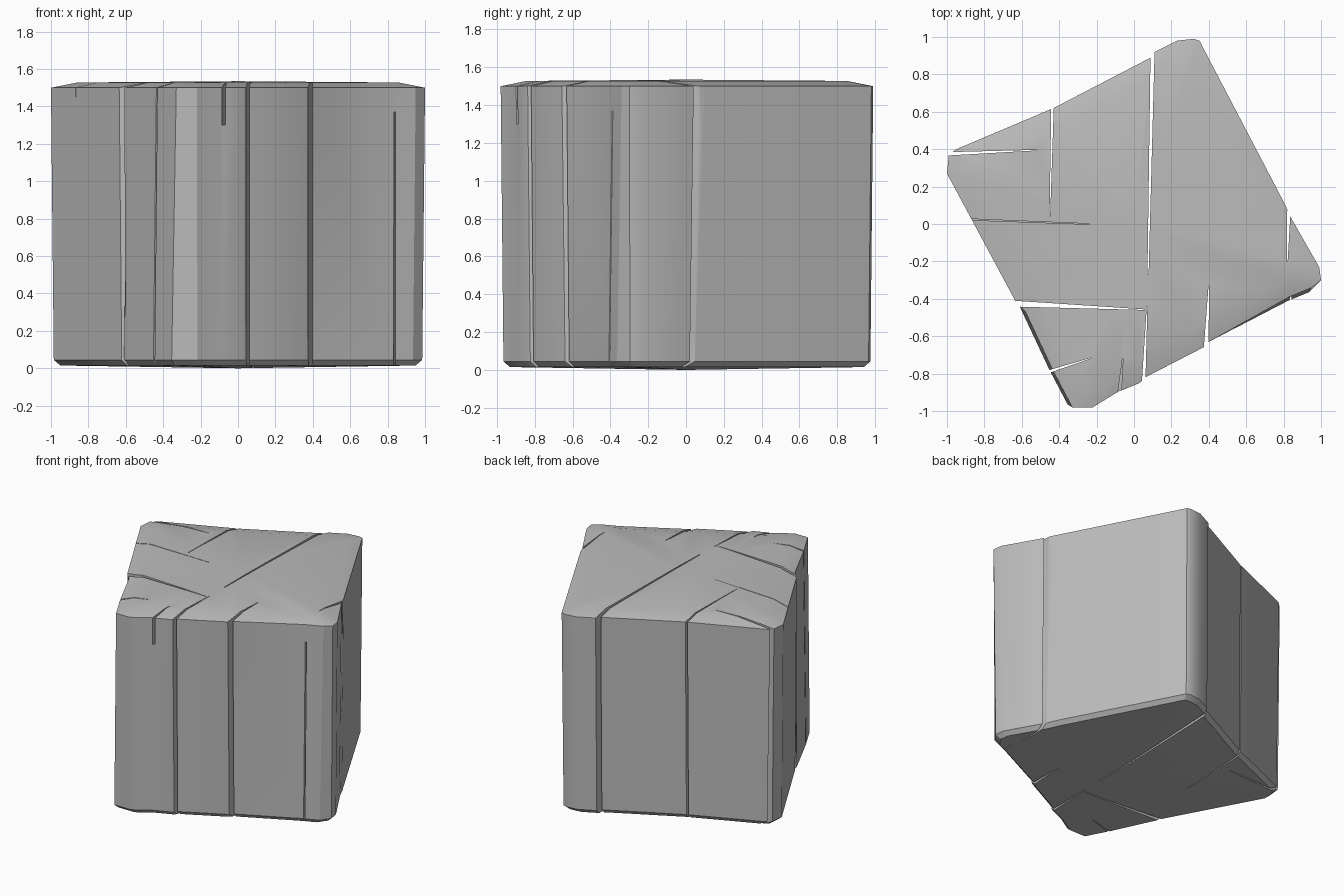
import bpy, bmesh, math
from mathutils import Vector

cube = bpy.data.objects.get("Cube")
if cube:
    bpy.data.objects.remove(cube)

stone = bpy.data.materials.new("stone grey")
stone.use_nodes = True
GREY = (0.5, 0.5, 0.5, 1)
stone.diffuse_color = GREY
stone.node_tree.nodes["Principled BSDF"].inputs["Base Color"].default_value = GREY

# Plan of the block, counterclockwise from the left corner
OUTLINE = [(-1, .27), (-.63, -.42), (-.61, -.47), (-.46, -.79), (-.36, -.98),
           (-.22, -.98), (-.09, -.9), (.03, -.85), (.06, -.82), (.37, -.66),
           (.4, -.63), (.83, -.42), (.95, -.37), (1, -.3), (.99, -.23),
           (.83, .05), (.81, .1), (.35, .98), (.32, .99), (.23, .98),
           (.11, .92), (.09, .89), (-.43, .62), (-.95, .4), (-.99, .37)]


def make_object(name, bm):
    bmesh.ops.recalc_face_normals(bm, faces=bm.faces)
    mesh = bpy.data.meshes.new(name)
    bm.to_mesh(mesh)
    bm.free()
    obj = bpy.data.objects.new(name, mesh)
    bpy.context.collection.objects.link(obj)
    mesh.materials.append(stone)
    return obj


def bridge(bm, low, high):
    for i in range(len(low)):
        j = (i + 1) % len(low)
        bm.faces.new((low[i], low[j], high[j], high[i]))


def block():
    """Upright walls, chamfered base, and a slightly raised top."""
    bm = bmesh.new()

    def ring(z, scale=1, lean=0):
        verts = []
        for x, y in OUTLINE:
            dx = dy = 0
            if x < -.3 and y < -.45:        # front left corner leans inward
                dx = lean
            if x > .8 and y < -.35:         # front right corner leans inward
                dy = lean
            verts.append(bm.verts.new((x * scale + dx, y * scale + dy, z)))
        return verts

    rings = [ring(.015, .95), ring(.045, .985), ring(1.5, 1, .03), ring(1.528, .86, .02)]
    for low, high in zip(rings, rings[1:]):
        bridge(bm, low, high)
    for loop, z in ((rings[0], 0), (rings[-1], 1.535)):
        hub = bm.verts.new((0, 0, z))
        for i in range(len(loop)):
            bm.faces.new((loop[i], loop[(i + 1) % len(loop)], hub))
    return make_object("cracked_block", bm)


def crack(name, mouth, tip, wide, narrow=.003, low=-.1, high=1.7):
    """A tall wedge tapering from the mouth to the tip."""
    a, b = Vector(mouth), Vector(tip)
    d = (b - a).normalized()
    side = Vector((-d.y, d.x))
    plan = [a - side * wide / 2, b - side * narrow / 2,
            b + side * narrow / 2, a + side * wide / 2]
    bm = bmesh.new()
    rings = [[bm.verts.new((p.x, p.y, z)) for p in plan] for z in (low, high)]
    bridge(bm, *rings)
    for loop in rings:
        bm.faces.new(loop)
    obj = make_object(name, bm)
    obj.hide_render = True
    return obj


body = block()
cutters = [
    crack("back_crack", (.1, .96), (.075, -.27), .022, .006),
    crack("back_left_crack", (-.435, .65), (-.45, .04), .014),
    crack("front_right_crack", (.385, -.68), (.4, -.33), .026),
    crack("left_crack", (-.66, -.425), (.06, -.458), .032),
    crack("front_crack", (.05, -.88), (.07, -.44), .02),
    crack("front_chip_crack", (-.08, -.93), (-.06, -.72), .02, low=1.3),
    crack("corner_crack", (-.49, -.8), (-.23, -.717), .016),
    crack("right_crack", (.828, .07), (.82, -.2), .018),
    crack("right_corner_crack", (.832, -.46), (.845, -.3), .012, high=1.37),
    crack("left_top_crack", (-.9, .025), (-.24, 0), .006, low=1.45),
    crack("left_corner_crack", (-1, .375), (-.52, .395), .018),
]

# Cut the cracks through the block
bpy.context.view_layer.objects.active = body
body.select_set(True)
for cutter in cutters:
    mod = body.modifiers.new(cutter.name, "BOOLEAN")
    mod.operation = "DIFFERENCE"
    mod.solver = "EXACT"
    mod.object = cutter
    bpy.ops.object.modifier_apply(modifier=mod.name)
for cutter in cutters:
    bpy.data.objects.remove(cutter)

bpy.ops.object.shade_smooth_by_angle(angle=math.radians(25))
